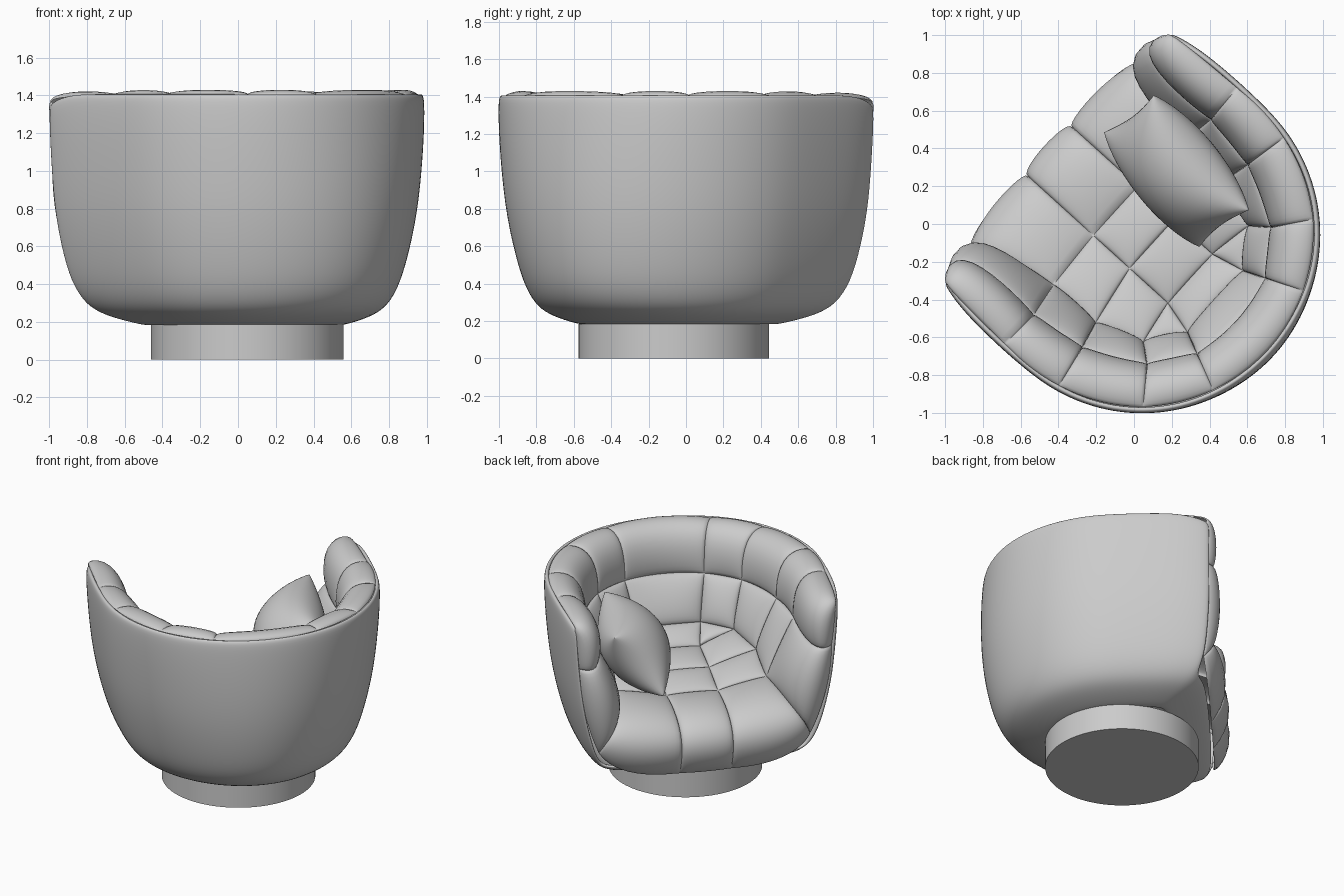
import bpy, bmesh, math
from mathutils import Vector, Matrix

if "Cube" in bpy.data.objects:
    bpy.data.objects.remove(bpy.data.objects["Cube"])

# Chair frame: local x = across, local y = towards the open front
CHAIR = Matrix.Translation((0.05, -0.065, 0)) @ Matrix.Rotation(math.radians(47.8), 4, 'Z')


def make_object(name, bm, matrix, angle=60):
    me = bpy.data.meshes.new(name)
    bm.to_mesh(me)
    bm.free()
    ob = bpy.data.objects.new(name, me)
    bpy.context.collection.objects.link(ob)
    ob.matrix_world = matrix
    bpy.ops.object.select_all(action='DESELECT')
    ob.select_set(True)
    bpy.context.view_layer.objects.active = ob
    bpy.ops.object.shade_smooth_by_angle(angle=math.radians(angle))
    return ob


# Base plinth
bm = bmesh.new()
bmesh.ops.create_cone(bm, cap_ends=True, segments=96, radius1=0.51, radius2=0.51,
                      depth=0.185, matrix=Matrix.Translation((0, 0, 0.0925)))
make_object("base", bm, CHAIR, 30)

# Outer shell: D-shaped outline lofted up a bowl profile, open at the front
R = 0.945
half = [(R * math.sin(math.radians(a)), -R * math.cos(math.radians(a))) for a in range(0, 91, 10)]
half += [(0.948, 0.2), (0.94, 0.4), (0.92, 0.53), (0.895, 0.62)]
tip = len(half) - 1
half += [(0.78, 0.67), (0.6, 0.69), (0.3, 0.7), (0, 0.7)]
outline = half + [(-x, y) for x, y in half[-2:0:-1]]
# height, side and back scale, front scale, extra fullness at the back
profile = [(0.175, 0.5, 0.46, 0), (0.195, 0.59, 0.56, 0.01), (0.235, 0.71, 0.74, 0.03),
           (0.29, 0.785, 0.85, 0.05), (0.4, 0.85, 0.94, 0.06), (0.6, 0.91, 0.98, 0.05),
           (0.8, 0.953, 1, 0.035), (1.0, 0.978, 1, 0.02), (1.2, 0.995, 1, 0),
           (1.36, 1.0, 1, -0.015), (1.41, 0.992, 0.99, -0.02)]
bm = bmesh.new()
rows = []
for z, s, front, full in profile:
    row = []
    for x, y in outline:
        drop = 0.05 * max(0, (y - 0.45) / 0.17) if z > 1.3 else 0
        back = s * (1 + full * (y / R) ** 4)
        row.append(bm.verts.new((x * s, y * (back if y < 0 else front), z - drop)))
    rows.append(row)
n = len(outline)
for i in range(len(rows) - 1):
    for j in range(n):
        if profile[i][0] >= 0.29 and tip <= j < n - tip:
            continue
        k = (j + 1) % n
        bm.faces.new((rows[i][j], rows[i][k], rows[i + 1][k], rows[i + 1][j]))
bmesh.ops.delete(bm, geom=[v for v in bm.verts if not v.link_faces], context='VERTS')
shell = make_object("shell", bm, CHAIR)
mod = shell.modifiers.new("thickness", 'SOLIDIFY')
mod.thickness = 0.03
mod.offset = -1
mod = shell.modifiers.new("smooth", 'SUBSURF')
mod.levels = mod.render_levels = 2


# Puffed upholstery panel between two seam curves (em bends it on the way across)
N = 16
STEPS = [0.5 - 0.5 * math.cos(math.pi * i / N) for i in range(N + 1)]


def curve(pts, t):
    pts = [Vector(p) for p in pts]
    while len(pts) > 1:
        pts = [a.lerp(b, t) for a, b in zip(pts, pts[1:])]
    return pts[0]


def panel(bm, e0, e1, puff, w0=0, w1=0, em=None):
    def base(s, t):
        a, b = curve(e0, t), curve(e1, t)
        if em:
            return curve([a, curve(em, t), b], s)
        p = a.lerp(b, s)
        w = w0 + (w1 - w0) * t
        if w:  # blend towards an arc around the chair axis
            ang = (1 - s) * math.atan2(a.x, -a.y) + s * math.atan2(b.x, -b.y)
            r = (1 - s) * a.xy.length + s * b.xy.length
            p = p.lerp(Vector((r * math.sin(ang), -r * math.cos(ang), p.z)), w)
        return p

    def normal(s, t):
        d = 0.01
        return (base(s + d, t) - base(s - d, t)).cross(base(s, t + d) - base(s, t - d)).normalized()

    side = 1 if normal(0.5, 0.5).dot(Vector((0, 0.5, 1.6)) - base(0.5, 0.5)) > 0 else -1
    grid = []
    for s in STEPS:
        line = []
        for t in STEPS:
            h = max(0, 16 * s * (1 - s) * t * (1 - t)) ** 0.42
            line.append(bm.verts.new(base(s, t) + normal(s, t) * (side * puff * h)))
        grid.append(line)
    for i in range(N):
        for j in range(N):
            f = [grid[i][j], grid[i + 1][j], grid[i + 1][j + 1], grid[i][j + 1]]
            bm.faces.new(f if side > 0 else f[::-1])


def same(pts):
    return pts


def flip(pts):
    return [(-x, y, z) for x, y, z in pts]


# Seam points on one half: seat, seat edge, wall, rim
seat = [(0.175, 0.2, 0.62), (0.175, -0.06, 0.67), (0.175, -0.335, 0.7)]
edge = [(0.22, -0.515, 0.79), (0.416, -0.375, 0.78), (0.51, -0.12, 0.74), (0.51, 0.18, 0.68)]
wall = [(0.27, -0.63, 1.09), (0.49, -0.47, 1.09), (0.655, -0.156, 1.08), (0.7, 0.15, 1.08)]
rim = [(0.355, -0.82, 1.4), (0.67, -0.605, 1.4), (0.885, -0.2, 1.4), (0.915, 0.16, 1.395)]
corner, arm_tip = (0.72, 0.57, 0.42), (0.86, 0.59, 1.06)
front_in = [seat[0], (0.175, 0.85, 0.64), (0.175, 0.6, 0.23)]
front_out = [edge[3], (0.62, 0.76, 0.66), corner]
front_mid = [(0.34, 0.19, 0.65), (0.42, 0.84, 0.65), (0.6, 0.6, 0.23)]

# Seat cushion
bm = bmesh.new()
panel(bm, flip(front_in), front_in, 0.045)
for seam in (seat[:2], seat[1:], [seat[2], edge[0]]):
    panel(bm, flip(seam), seam, 0.035)
for m in (same, flip):
    panel(bm, m(front_in), m(front_out), 0.045, em=m(front_mid))
    panel(bm, m(seat[:2]), m([edge[3], edge[2]]), 0.035)
    panel(bm, m(seat[1:]), m([edge[2], edge[1]]), 0.035)
    panel(bm, m([seat[2], seat[2]]), m(edge[:2]), 0.03)
bmesh.ops.remove_doubles(bm, verts=bm.verts, dist=0.0005)
make_object("seat_cushion", bm, CHAIR, 80)

# Inner wall and rim cushions, with rounded ends wrapping round the arm fronts
lower = [[e, w] for e, w in zip(edge, wall)]
upper = [[w, (w[0], w[1], 1.44), r] for w, r in zip(wall, rim)]
low_end = [corner, (0.85, 0.59, 0.75), arm_tip]
low_mid = [front_out[1], (0.55, 0.82, 0.85), (0.7, 0.77, 1.06)]
up_end = [arm_tip, (0.88, 0.6, 1.25), (0.88, 0.58, 1.35)]
up_mid = [low_mid[2], (0.64, 0.77, 1.46), (0.9, 0.68, 1.4)]
for name, cols, puff, w0, end, mid in (
        ("wall_cushions", lower, 0.05, 0, low_end, low_mid),
        ("rim_cushions", upper, 0.035, 1, up_end, up_mid)):
    bm = bmesh.new()
    ring = [flip(c) for c in cols[::-1]] + cols
    for a, b in zip(ring, ring[1:]):
        panel(bm, a, b, puff, w0, 1)
    for m in (same, flip):
        panel(bm, m(cols[-1]), m(end), puff, em=m(mid))
    bmesh.ops.remove_doubles(bm, verts=bm.verts, dist=0.0005)
    make_object(name, bm, CHAIR, 80)

# Throw pillow leaning on one arm
bm = bmesh.new()
M = 28
for side in (1, -1):
    grid = []
    for i in range(M + 1):
        s = -math.cos(math.pi * i / M)
        line = []
        for j in range(M + 1):
            t = -math.cos(math.pi * j / M)
            h = max(0, (1 - s * s) * (1 - t * t)) ** 0.47
            line.append(bm.verts.new((0.395 * s * (1 - 0.06 * (1 - t * t)),
                                      0.27 * t * (1 - 0.02 * (1 - s * s)), side * 0.22 * h)))
        grid.append(line)
    for i in range(M):
        for j in range(M):
            f = [grid[i][j], grid[i + 1][j], grid[i + 1][j + 1], grid[i][j + 1]]
            bm.faces.new(f[::side])
bmesh.ops.remove_doubles(bm, verts=bm.verts, dist=0.0005)
ax = Vector((0.64, -0.77, -0.04)).normalized()
up = Vector((0.5, 0.32, 0.78))
up = (up - ax * up.dot(ax)).normalized()
pose = Matrix((ax, up, ax.cross(up))).transposed().to_4x4()
make_object("pillow", bm, Matrix.Translation((0.225, 0.28, 0.97)) @ pose, 80)
